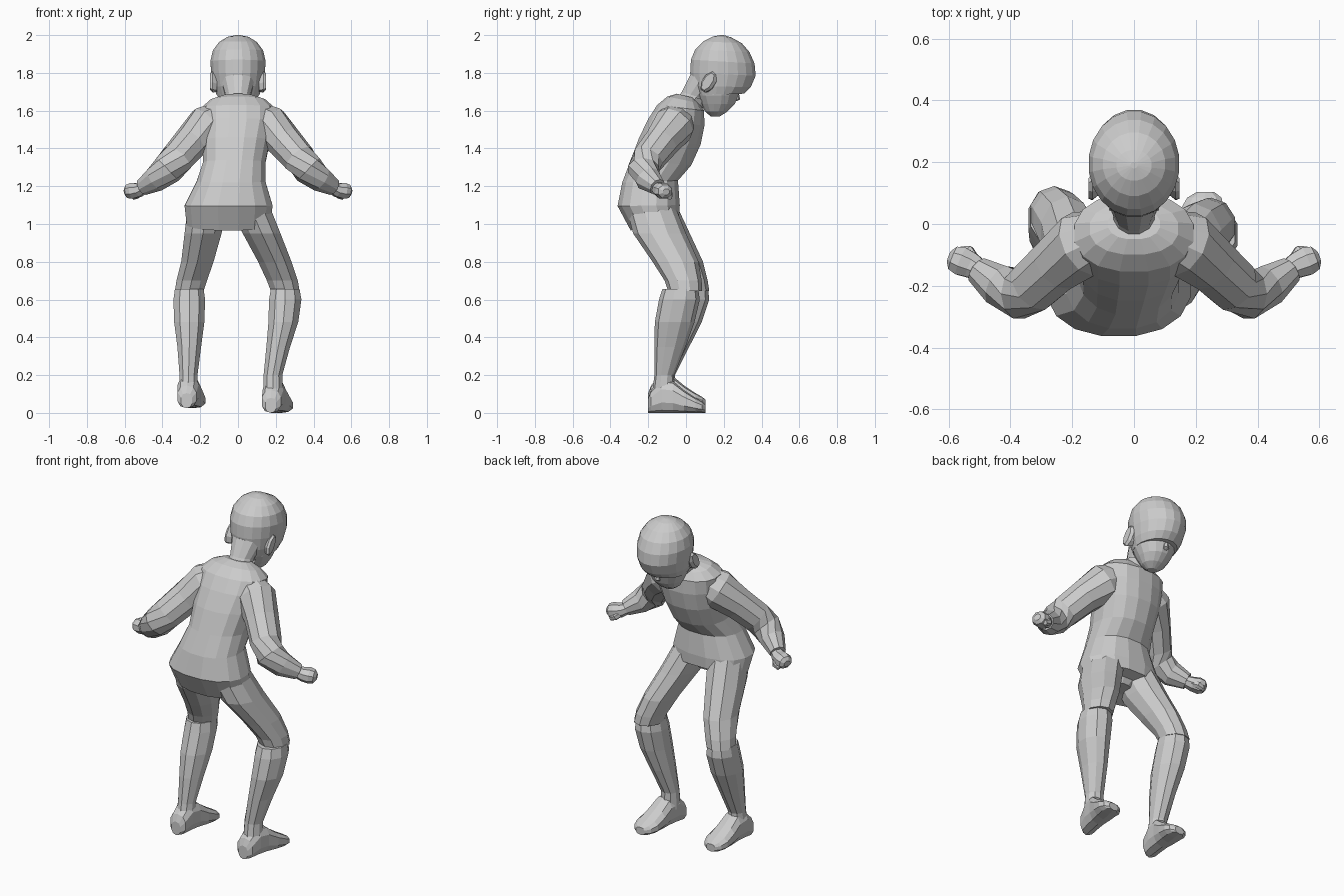
import bpy, bmesh, math
from mathutils import Vector as V


def loft(name, rings, sides=12, power=1.0, floor=None, caps=True):
    """Skin closed rings given as (centre, half-axis u, half-axis v)."""
    bm = bmesh.new()
    loops = []
    for c, u, v in rings:
        loop = []
        for i in range(sides):
            a = 2 * math.pi * (i + 0.5) / sides
            ca, sa = math.cos(a), math.sin(a)
            ca = math.copysign(abs(ca) ** power, ca)
            sa = math.copysign(abs(sa) ** power, sa)
            p = V(c) + V(u) * ca + V(v) * sa
            if floor is not None:
                p.z = max(p.z, floor)
            loop.append(bm.verts.new(p))
        loops.append(loop)
    for a, b in zip(loops, loops[1:]):
        for i in range(sides):
            j = (i + 1) % sides
            bm.faces.new((a[i], a[j], b[j], b[i]))
    if caps:
        bm.faces.new(loops[0])
        bm.faces.new(loops[-1])
    bmesh.ops.recalc_face_normals(bm, faces=bm.faces)
    me = bpy.data.meshes.new(name)
    bm.to_mesh(me)
    bm.free()
    ob = bpy.data.objects.new(name, me)
    bpy.context.collection.objects.link(ob)
    return ob


def tilted(x, yb, zb, yf, zf, rx):
    """Ring spanning from a back point to a front point, half-width rx."""
    return ((x, (yb + yf) / 2, (zb + zf) / 2), (rx, 0, 0), (0, (yf - yb) / 2, (zf - zb) / 2))


def level(x, y, z, rx, ry):
    return ((x, y, z), (rx, 0, 0), (0, ry, 0))


def tube(name, pts, sides=8, flat=1.0):
    """Tube along a path of (x, y, z, radius)."""
    rings = []
    for i, p in enumerate(pts):
        t = (V(pts[min(i + 1, len(pts) - 1)][:3]) - V(pts[max(i - 1, 0)][:3])).normalized()
        u = t.cross(V((0, 0, 1))).normalized()
        rings.append((p[:3], u * p[3], u.cross(t).normalized() * p[3] * flat))
    return loft(name, rings, sides)


# Sweater body
loft("sweater", [
    tilted(-.05, -.295, .965, -.035, 1.035, .225),
    tilted(-.05, -.365, 1.095, -.03, 1.10, .237),
    tilted(-.037, -.34, 1.22, -.04, 1.23, .185),
    tilted(-.02, -.295, 1.34, .03, 1.31, .168),
    tilted(-.01, -.25, 1.46, .08, 1.42, .182),
    tilted(0, -.20, 1.56, .10, 1.52, .195),
    tilted(0, -.155, 1.63, .098, 1.60, .195),
    tilted(0, -.10, 1.675, .07, 1.64, .145),
    tilted(0, -.05, 1.69, .05, 1.665, .085)], 16, .88)

# Neck
loft("neck", [((0, -.005, 1.62), (.075, 0, 0), (0, .06, -.02)),
              ((0, .04, 1.68), (.068, 0, 0), (0, .065, -.02)),
              ((0, .105, 1.77), (.095, 0, 0), (0, .085, -.02))], 12)

# Face below the fringe: z, back y, front y, half width
loft("face", [level(0, (b + f) / 2, z, w, (f - b) / 2) for z, b, f, w in [
    (1.57, .13, .18, .03), (1.595, .10, .22, .065), (1.635, .075, .26, .09),
    (1.68, .055, .278, .112), (1.72, .05, .295, .12)]], 16)
loft("nose", [((0, .27, 1.695), (.012, 0, 0), (0, .01, 0)),
              ((0, .27, 1.66), (.02, 0, 0), (0, .016, 0)),
              ((0, .258, 1.65), (.012, 0, 0), (0, .01, 0))], 6)

# Hair cap with overhanging fringe
loft("hair_cap", [tilted(0, b, zb, f, zf, w) for b, zb, f, zf, w in [
    (.05, 1.68, .308, 1.69, .115), (.03, 1.73, .345, 1.725, .131),
    (.02, 1.80, .371, 1.785, .143), (.024, 1.87, .365, 1.85, .148),
    (.047, 1.925, .338, 1.91, .135), (.09, 1.967, .297, 1.957, .102),
    (.14, 1.992, .24, 1.988, .058), (.18, 2.0, .20, 2.0, .012)]], 20)

for side, s in (("right", 1), ("left", -1)):
    # Ears, leaning back
    loft(side + "_ear", [((s * .11, .13, 1.75), (0, .024, .05), (0, -.026, .012)),
                         ((s * .135, .12, 1.752), (0, .034, .052), (0, -.03, .02)),
                         ((s * .147, .115, 1.754), (0, .028, .044), (0, -.02, .013))], 8)
    # Collar flaps
    loft(side + "_collar", [((s * .07, .045, 1.66), (.012, 0, 0), (0, .01, .015)),
                            ((s * .045, .08, 1.642), (.012, 0, 0), (0, .012, .022)),
                            ((s * .015, .092, 1.622), (.014, 0, 0), (0, .008, .022))], 4)
    # Sleeves
    tube(side + "_sleeve", [
        (s * .08, -.035, 1.57, .085), (s * .165, -.065, 1.52, .112),
        (s * .25, -.13, 1.432, .094), (s * .325, -.20, 1.345, .088),
        (s * .372, -.226, 1.29, .084), (s * .435, -.20, 1.238, .07),
        (s * .505, -.15, 1.195, .046)], 10)
    # Fists and thumbs
    tube(side + "_fist", [
        (s * .49, -.155, 1.195, .034), (s * .525, -.135, 1.18, .044),
        (s * .56, -.12, 1.175, .05), (s * .585, -.11, 1.172, .042),
        (s * .598, -.105, 1.17, .02)], 8, .9)
    tube(side + "_thumb", [
        (s * .515, -.115, 1.17, .018), (s * .535, -.09, 1.155, .022),
        (s * .56, -.085, 1.14, .014)], 6)


def leg(side, thigh, shin, foot_x, turn, base):
    loft(side + "_thigh", [level(*r) for r in thigh], 10)
    loft(side + "_shin", [level(*r) for r in shin], 10)
    # Foot: y, top z, half width
    rings = []
    for y, top, w in [(-.20, .08, .03), (-.185, .12, .052), (-.13, .18, .058),
                      (-.07, .17, .06), (-.01, .12, .068), (.05, .08, .072),
                      (.085, .06, .058), (.103, .045, .03)]:
        c = (foot_x + turn * (y + .14), y, base + top / 2)
        rings.append((c, (w, 0, 0), (0, 0, top / 2)))
    loft(side + "_foot", rings, 10, .8, floor=base)


# Legs in the half-crouched stance
leg("right",
    [(.06, -.19, 1.10, .11, .13), (.125, -.14, .95, .105, .14), (.195, -.055, .80, .093, .122),
     (.235, -.015, .70, .086, .098), (.25, -.005, .645, .08, .09)],
    [(.25, -.03, .655, .08, .095), (.25, -.035, .60, .09, .108), (.24, -.06, .48, .083, .105),
     (.213, -.085, .35, .066, .083), (.185, -.115, .20, .052, .052), (.185, -.12, .10, .055, .06)],
    .185, .19, 0)
leg("left",
    [(-.16, -.18, 1.10, .11, .13), (-.185, -.12, .95, .103, .14), (-.215, -.03, .80, .09, .12),
     (-.245, .02, .70, .085, .095), (-.258, .035, .645, .08, .088)],
    [(-.258, .022, .655, .08, .095), (-.258, .017, .60, .088, .106), (-.258, -.022, .48, .084, .105),
     (-.258, -.066, .35, .066, .083), (-.262, -.11, .20, .05, .052), (-.262, -.12, .10, .054, .06)],
    -.265, .12, .025)
# Seat joining the thighs under the sweater
loft("seat", [level(-.035, -.17, .985, .07, .06), level(-.04, -.19, 1.05, .17, .11),
              level(-.04, -.19, 1.12, .17, .11)], 12)
